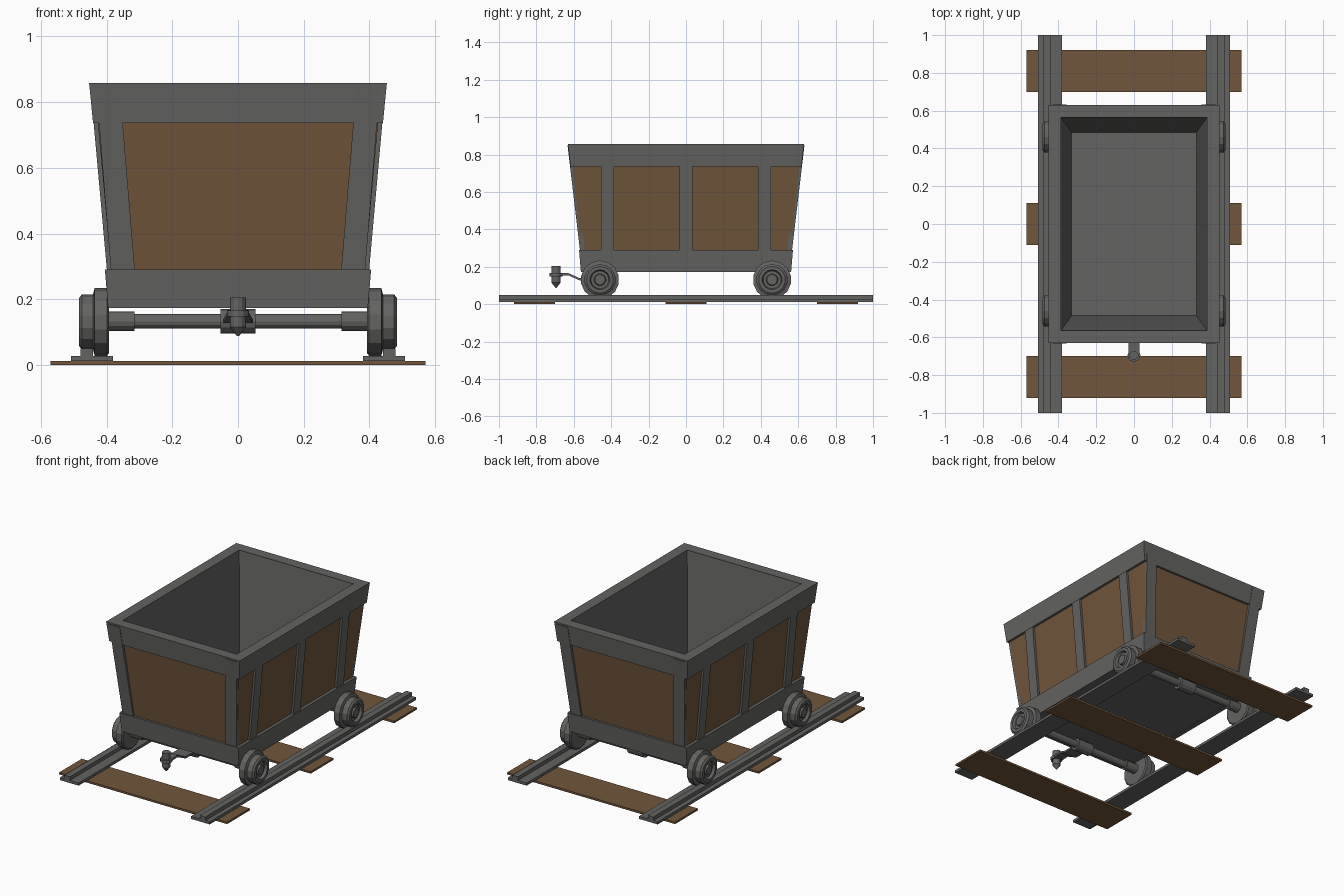
import bpy, bmesh, math
from mathutils import Vector

if "Cube" in bpy.data.objects:
    bpy.data.objects.remove(bpy.data.objects["Cube"])


def material(name, rgb):
    m = bpy.data.materials.new(name)
    m.diffuse_color = (*rgb, 1)
    m.use_nodes = True
    m.node_tree.nodes["Principled BSDF"].inputs["Base Color"].default_value = m.diffuse_color
    return m


IRON = material("dark iron", (0.125, 0.125, 0.122))
WOOD = material("brown wood", (0.165, 0.092, 0.045))


def loft(name, rings, mat, loop=False, mirror=""):
    """Skin a list of point rings; cap the ends, or join last to first."""
    bm = bmesh.new()
    vs = [[bm.verts.new(p) for p in r] for r in rings]
    n = len(vs[0])
    pairs = list(zip(vs, vs[1:])) + ([(vs[-1], vs[0])] if loop else [])
    for a, b in pairs:
        for i in range(n):
            j = (i + 1) % n
            bm.faces.new((a[i], a[j], b[j], b[i]))
    if not loop:
        bm.faces.new(vs[0])
        bm.faces.new(vs[-1])
    bmesh.ops.recalc_face_normals(bm, faces=bm.faces)
    me = bpy.data.meshes.new(name)
    bm.to_mesh(me)
    bm.free()
    me.materials.append(mat)
    ob = bpy.data.objects.new(name, me)
    bpy.context.collection.objects.link(ob)
    if mirror:
        mod = ob.modifiers.new("mirror", "MIRROR")
        mod.use_axis = ("x" in mirror, "y" in mirror, False)
        mod.use_mirror_merge = False
    return ob


def rect(x0, x1, y0, y1, z):
    return [(x0, y0, z), (x1, y0, z), (x1, y1, z), (x0, y1, z)]


def ring(hx, hy, z):
    return rect(-hx, hx, -hy, hy, z)


def box(name, x0, x1, y0, y1, z0, z1, mat, mirror=""):
    return loft(name, [rect(x0, x1, y0, y1, z) for z in (z0, z1)], mat, mirror=mirror)


def lathe(name, profile, sides, axis, centre, mirror=""):
    """Revolve (position along axis, radius) points about the x or z axis."""
    rings = []
    for a, r in profile:
        cs = [(r * math.sin(2 * math.pi * i / sides), r * math.cos(2 * math.pi * i / sides))
              for i in range(sides)]
        pts = [(a, u, v) if axis == "x" else (u, v, a) for u, v in cs]
        rings.append([Vector(p) + Vector(centre) for p in pts])
    return loft(name, rings, IRON, mirror=mirror)


# Sloping outer face of the tub at a given height
def out_x(z): return 0.401 + 0.09 * (z - 0.29)
def out_y(z): return 0.572 + 0.104 * (z - 0.29)


# Track: sleepers and rails
for i, y in enumerate((-0.81, 0, 0.81)):
    box(f"sleeper_{i + 1}", -0.57, 0.57, y - 0.11, y + 0.11, 0, 0.012, WOOD)
section = [(0.381, 0.012), (0.508, 0.012), (0.508, 0.028), (0.479, 0.028),
           (0.479, 0.05), (0.441, 0.05), (0.441, 0.028), (0.381, 0.028)]
loft("rails", [[(x, y, z) for x, z in section] for y in (-1, 1)], IRON, mirror="x")

# Tub: wooden outside, iron lining and underside
tub = loft("tub", [ring(0.33, 0.485, 0.20), ring(0.388, 0.566, 0.857),
                   ring(out_x(0.857) - 0.015, out_y(0.857) - 0.014, 0.857),
                   ring(out_x(0.28) - 0.015, out_y(0.28) - 0.014, 0.28),
                   ring(0.375, 0.545, 0.174)], WOOD)
tub.data.materials.append(IRON)
for f in tub.data.polygons:
    inside = f.normal.x * f.center.x + f.normal.y * f.center.y < 0.01
    if inside or abs(f.normal.z) > 0.9:
        f.material_index = 1

# Iron rim and bottom frame
loft("rim", [ring(0.387, 0.565, 0.858), ring(0.453, 0.631, 0.858),
             ring(0.441, 0.618, 0.737), ring(0.41, 0.59, 0.737)], IRON, loop=True)
loft("bottom_frame", [ring(0.365, 0.53, 0.29), ring(0.405, 0.572, 0.29),
                      ring(0.395, 0.562, 0.173), ring(0.365, 0.53, 0.173)], IRON, loop=True)

# Corner posts on both ends
loft("end_posts", [rect(0.313, 0.386, -out_y(0.28) + 0.005, -0.54, 0.28),
                   rect(0.36, 0.432, -out_y(0.85) - 0.003, -0.60, 0.848)], IRON, mirror="xy")


# Upright posts on both long sides
def side_post(name, y, mirror):
    loft(name, [rect(out_x(z) - 0.03, out_x(z) - 0.002, y - 0.034, y + 0.034, z)
                for z in (0.28, 0.75)], IRON, mirror=mirror)


side_post("outer_side_posts", 0.42, "xy")
side_post("middle_side_posts", 0, "x")

# Flanged wheels with dished face and hub
wheel = [(0.393, 0.05), (0.393, 0.095), (0.399, 0.103), (0.436, 0.103), (0.441, 0.084),
         (0.475, 0.084), (0.484, 0.072), (0.484, 0.054), (0.468, 0.048),
         (0.468, 0.032), (0.48, 0.028)]
lathe("wheels", wheel, 14, "x", (0, 0.46, 0.131), "xy")

# Axles with end and centre sleeves
half = [(0.4, 0.03), (0.315, 0.03), (0.315, 0.022), (0.053, 0.022), (0.053, 0.037)]
axle = [(-x, r) for x, r in half] + half[::-1]
lathe("axles", axle, 12, "x", (0, 0.46, 0.133), "y")

# Front coupling: bent arm and pin
path = [(-0.70, 0.152, 0.030), (-0.63, 0.155, 0.030), (-0.57, 0.128, 0.044), (-0.46, 0.128, 0.046)]
loft("coupling_arm", [[(-w, y, z), (w, y, z), (w, y, z + 0.012), (-w, y, z + 0.012)]
                      for y, z, w in path], IRON)
pin = [(0.205, 0.024), (0.166, 0.024), (0.166, 0.034), (0.148, 0.034), (0.148, 0.024),
       (0.115, 0.024), (0.088, 0.003)]
lathe("coupling_pin", pin, 12, "z", (0, -0.695, 0))
